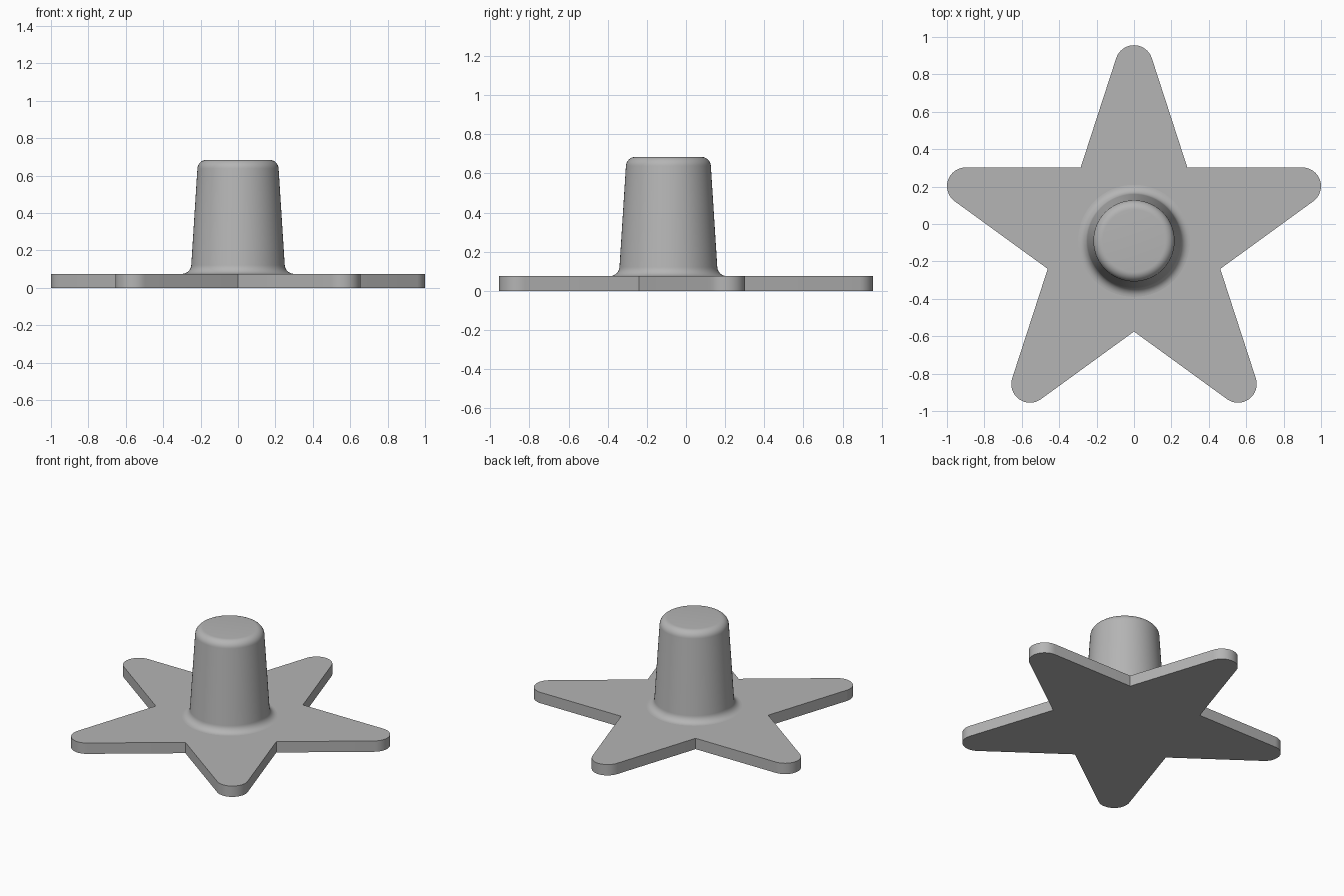
import bpy, bmesh, math
from mathutils import Matrix

if "Cube" in bpy.data.objects:
    bpy.data.objects.remove(bpy.data.objects["Cube"])

CY = -0.09             # centre of the star in y
THICK = 0.075          # plate thickness
TIP_D, TIP_R = 0.946, 0.10
INNER = (TIP_D * math.sin(math.radians(18)) + TIP_R) / math.cos(math.radians(36))

grey = bpy.data.materials.new("plain grey")
grey.diffuse_color = (0.46, 0.46, 0.46, 1)
grey.use_nodes = True
grey.node_tree.nodes["Principled BSDF"].inputs["Base Color"].default_value = grey.diffuse_color


def finish(bm, name):
    bmesh.ops.recalc_face_normals(bm, faces=bm.faces[:])
    mesh = bpy.data.meshes.new(name)
    bm.to_mesh(mesh)
    bm.free()
    obj = bpy.data.objects.new(name, mesh)
    bpy.context.collection.objects.link(obj)
    obj.location.y = CY
    mesh.materials.append(grey)
    bpy.ops.object.select_all(action='DESELECT')
    obj.select_set(True)
    bpy.context.view_layer.objects.active = obj
    bpy.ops.object.shade_smooth_by_angle(angle=math.radians(30))
    return obj


# Star plate: five rounded tips with sharp notches between them
bm = bmesh.new()
outline = []
for k in range(5):
    a = math.radians(90 + 72 * k)
    for i in range(17):
        t = a + math.radians(-72 + 144 * i / 16)
        outline.append((TIP_D * math.cos(a) + TIP_R * math.cos(t),
                        TIP_D * math.sin(a) + TIP_R * math.sin(t)))
    b = a + math.radians(36)
    outline.append((INNER * math.cos(b), INNER * math.sin(b)))
base = bm.faces.new([bm.verts.new((x, y, 0)) for x, y in outline])
ext = bmesh.ops.extrude_face_region(bm, geom=[base], use_keep_orig=True)
top = [g for g in ext["geom"] if isinstance(g, bmesh.types.BMVert)]
bmesh.ops.translate(bm, verts=top, vec=(0, 0, THICK))
finish(bm, "star_plate")

# Tapered knob: lathe profile with a flared foot and a rounded rim
R, TOP = 0.05, 0.685
SLOPE = 0.0635
lean = math.atan(SLOPE)


def side(z):
    return 0.25 - (z - 0.12) * SLOPE


profile = []
zc = THICK + R
rc = side(zc) + R / math.cos(lean)
for i in range(9):
    t = math.radians(270) + (lean - math.radians(90)) * i / 8
    profile.append((rc + R * math.cos(t), zc + R * math.sin(t)))
zc = TOP - R
rc = side(zc) - R / math.cos(lean)
for i in range(9):
    t = lean + (math.radians(90) - lean) * i / 8
    profile.append((rc + R * math.cos(t), zc + R * math.sin(t)))

bm = bmesh.new()
SEG = 64
rings = [[bm.verts.new((r * math.cos(2 * math.pi * s / SEG),
                        r * math.sin(2 * math.pi * s / SEG), z))
          for s in range(SEG)] for r, z in profile]
for lo, hi in zip(rings, rings[1:]):
    for s in range(SEG):
        n = (s + 1) % SEG
        bm.faces.new((lo[s], lo[n], hi[n], hi[s]))
bm.faces.new(rings[-1])
finish(bm, "tapered_knob")
